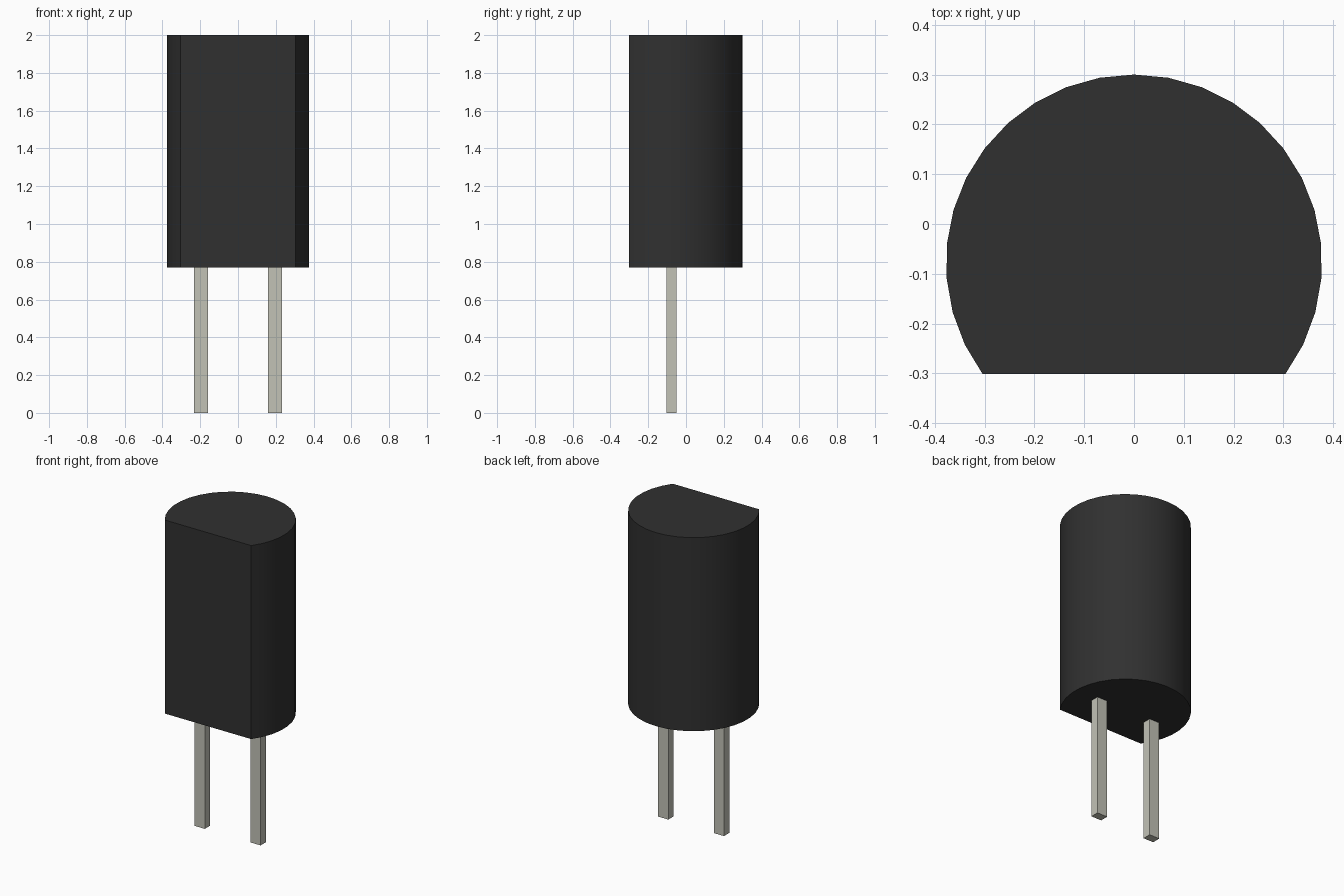
import bpy, bmesh, math

cube = bpy.data.objects.get("Cube")
if cube:
    bpy.data.objects.remove(cube, do_unlink=True)

RADIUS, CENTRE_Y = 0.3775, -0.0775
BODY_BOTTOM, TOP = 0.77, 2.0


def material(name, colour):
    mat = bpy.data.materials.new(name)
    mat.use_nodes = True
    mat.diffuse_color = (*colour, 1)
    mat.node_tree.nodes["Principled BSDF"].inputs["Base Color"].default_value = (*colour, 1)
    return mat


def prism(name, outline, bottom, top, mat):
    """Extrude a flat outline straight up."""
    bm = bmesh.new()
    face = bm.faces.new([bm.verts.new((x, y, bottom)) for x, y in outline])
    lifted = bmesh.ops.extrude_face_region(bm, geom=[face])["geom"]
    verts = [v for v in lifted if isinstance(v, bmesh.types.BMVert)]
    bmesh.ops.translate(bm, verts=verts, vec=(0, 0, top - bottom))
    bmesh.ops.recalc_face_normals(bm, faces=bm.faces)
    mesh = bpy.data.meshes.new(name)
    bm.to_mesh(mesh)
    bm.free()
    mesh.materials.append(mat)
    obj = bpy.data.objects.new(name, mesh)
    bpy.context.collection.objects.link(obj)
    return obj


black = material("black plastic", (0.03, 0.03, 0.03))
metal = material("dull tin", (0.54, 0.54, 0.47))

# Round body with a flat front
sweep = math.radians(126.4)
angles = [sweep * i / 12 for i in range(-12, 13)]
outline = [(RADIUS * math.sin(a), CENTRE_Y + RADIUS * math.cos(a)) for a in angles]
body = prism("body", outline, BODY_BOTTOM, TOP, black)
bpy.ops.object.select_all(action="DESELECT")
body.select_set(True)
bpy.context.view_layer.objects.active = body
bpy.ops.object.shade_smooth_by_angle(angle=math.radians(30))

# Two rectangular leads
for side, x in (("left", 0.196), ("right", -0.196)):
    corners = [(x + sx * 0.036, CENTRE_Y + sy * 0.027)
               for sx, sy in ((-1, -1), (1, -1), (1, 1), (-1, 1))]
    prism(side + "_lead", corners, 0, BODY_BOTTOM, metal)
